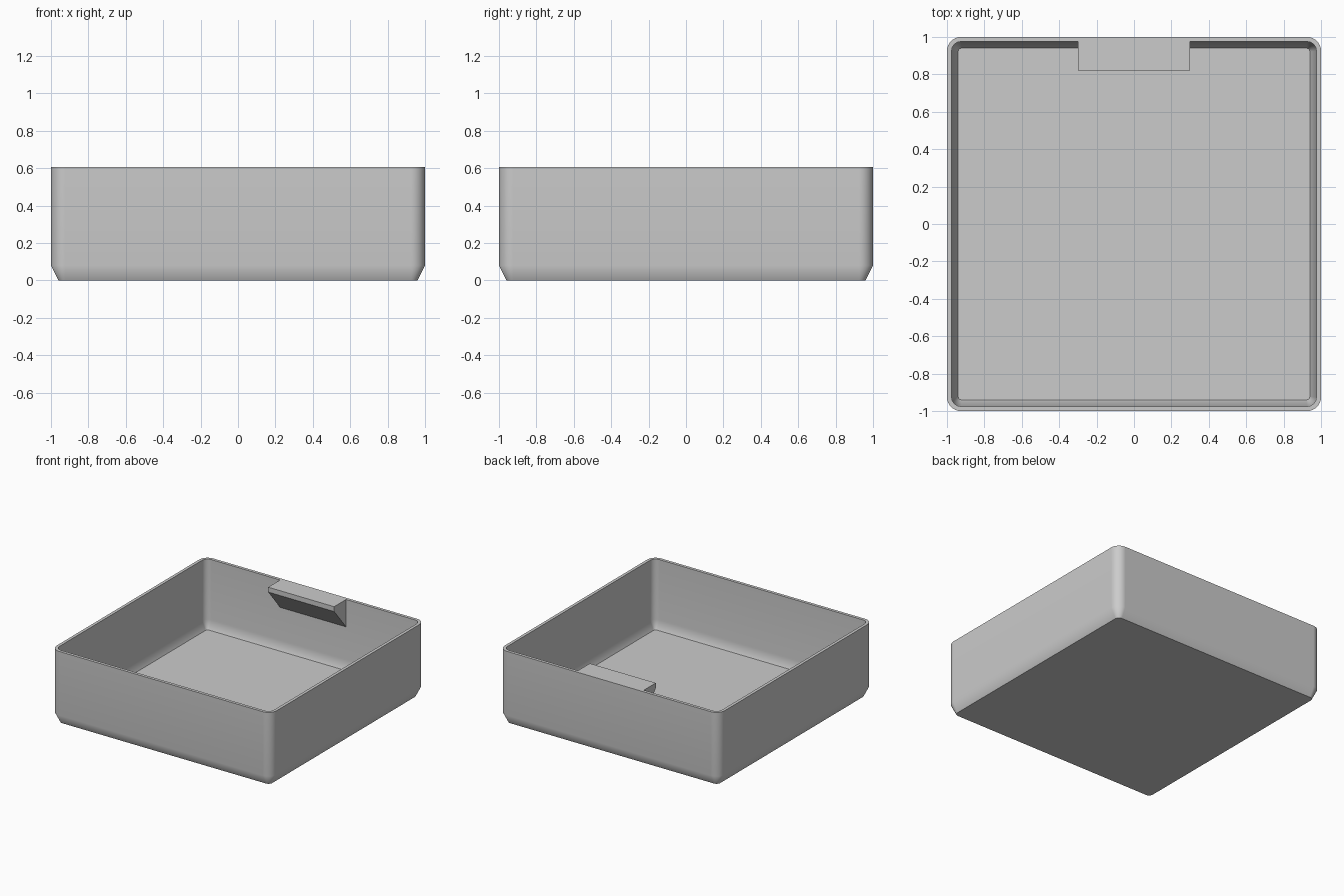
import bpy
import bmesh
import math

default = bpy.data.objects.get("Cube")
if default:
    bpy.data.objects.remove(default, do_unlink=True)

grey = bpy.data.materials.new("light grey")
grey.use_nodes = True
colour = (0.6, 0.6, 0.6, 1)
grey.diffuse_color = colour
grey.node_tree.nodes["Principled BSDF"].inputs["Base Color"].default_value = colour

HEIGHT = 0.605
WALL = 0.025
RADIUS = 0.075
STEPS = 8


def finish(name, bm):
    bmesh.ops.recalc_face_normals(bm, faces=bm.faces)
    mesh = bpy.data.meshes.new(name)
    bm.to_mesh(mesh)
    bm.free()
    mesh.materials.append(grey)
    obj = bpy.data.objects.new(name, mesh)
    bpy.context.collection.objects.link(obj)
    return obj


def rounded_ring(bm, inset, z):
    """Rounded square loop, pulled in from the outer wall by inset."""
    radius = max(RADIUS - inset, 0.018)
    centre = 1 - inset - radius
    ring = []
    for corner in range(4):
        mid = math.radians(45 + 90 * corner)
        cx = math.copysign(centre, math.cos(mid))
        cy = math.copysign(centre, math.sin(mid))
        for i in range(STEPS + 1):
            a = math.radians(90 * (corner + i / STEPS))
            ring.append(bm.verts.new((cx + radius * math.cos(a),
                                      cy + radius * math.sin(a), z)))
    return ring


# Tray: one wall profile, from the underside over the rim to the inner floor
profile = [(0.04, 0), (0, 0.08), (0, HEIGHT), (WALL, HEIGHT),
           (WALL, 0.11), (0.06, 0.04)]
bm = bmesh.new()
rings = [rounded_ring(bm, inset, z) for inset, z in profile]
for lower, upper in zip(rings, rings[1:]):
    n = len(lower)
    for i in range(n):
        j = (i + 1) % n
        bm.faces.new((lower[i], lower[j], upper[j], upper[i]))
bm.faces.new(rings[0])
bm.faces.new(rings[-1])
tray = finish("tray", bm)

bpy.ops.object.select_all(action='DESELECT')
tray.select_set(True)
bpy.context.view_layer.objects.active = tray
bpy.ops.object.shade_smooth_by_angle(angle=math.radians(35))
weighted = tray.modifiers.new("even shading", 'WEIGHTED_NORMAL')
weighted.keep_sharp = True

# Grip tab: wedge profile extruded across the middle of the back wall
back = 1 - WALL
wedge = [(back, HEIGHT), (0.82, HEIGHT), (0.82, 0.565), (back, 0.38)]
bm = bmesh.new()
face = bm.faces.new([bm.verts.new((-0.3, y, z)) for y, z in wedge])
side = bmesh.ops.extrude_face_region(bm, geom=[face])
bmesh.ops.translate(bm, vec=(0.6, 0, 0),
                    verts=[g for g in side["geom"]
                           if isinstance(g, bmesh.types.BMVert)])
finish("grip_tab", bm)
